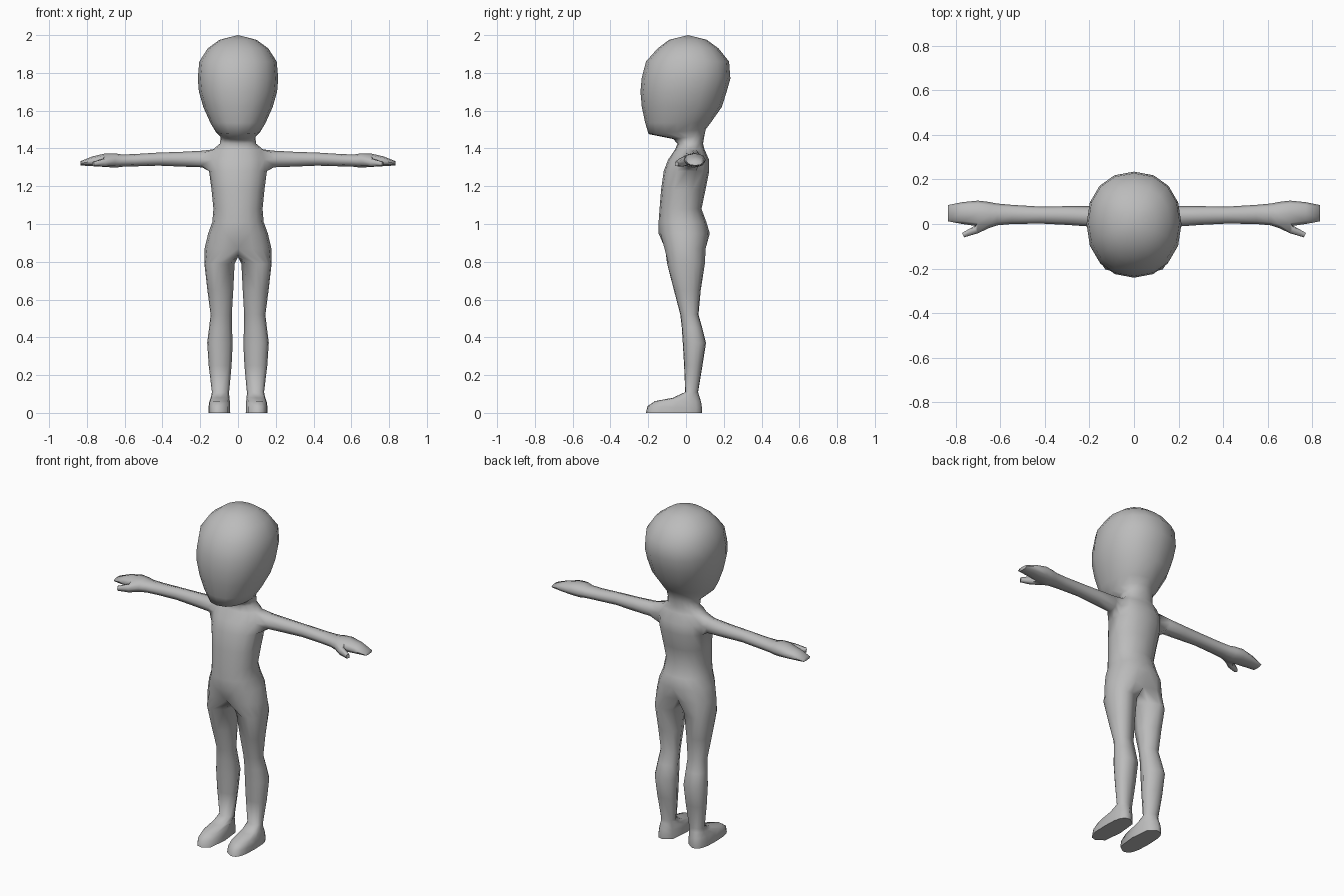
import bpy, bmesh, math
from mathutils import Vector

if "Cube" in bpy.data.objects:
    bpy.data.objects.remove(bpy.data.objects["Cube"])

HALF = 8  # segments in half a body ring, front centre to back centre
bm = bmesh.new()


def spow(v, e):
    return math.copysign(abs(v) ** e, v)


def half_ring(z, rx, yf, yb, tilt=0.0):
    """Half of a horizontal ring; tilt raises the back and lowers the front."""
    cy, ry, out = (yf + yb) / 2, (yb - yf) / 2, []
    for k in range(HALF + 1):
        a = -math.pi / 2 + math.pi * k / HALF
        x = 0 if k in (0, HALF) else rx * spow(math.cos(a), 0.92)
        s = spow(math.sin(a), 0.92)
        out.append(bm.verts.new((x, cy + ry * s, z + tilt * s)))
    return out


def bridge(a, b, closed=True):
    n = len(a)
    for i in range(n if closed else n - 1):
        j = (i + 1) % n
        bm.faces.new((a[i], a[j], b[j], b[i]))


def loft(start, rings):
    """Continue a tube from an open loop and cap the end."""
    prev = start
    for ring in rings:
        bridge(prev, ring)
        prev = ring
    bm.faces.new(prev)


# torso, neck and head: z, half width, front y, back y, tilt
TRUNK = [
    (0.87, 0.177, -0.122, 0.112), (0.95, 0.158, -0.145, 0.126),
    (1.01, 0.136, -0.145, 0.108), (1.08, 0.130, -0.140, 0.082),
    (1.18, 0.140, -0.132, 0.103), (1.28, 0.153, -0.118, 0.123),
    (1.34, 0.150, -0.095, 0.122), (1.395, 0.132, -0.058, 0.098),
    (1.425, 0.096, -0.045, 0.090), (1.46, 0.092, -0.068, 0.098, 0.01),
    (1.488, 0.118, -0.198, 0.104, 0.012), (1.535, 0.146, -0.216, 0.130),
    (1.62, 0.184, -0.234, 0.190), (1.70, 0.207, -0.241, 0.215),
    (1.77, 0.213, -0.235, 0.235), (1.86, 0.205, -0.212, 0.228),
    (1.93, 0.160, -0.150, 0.172), (1.975, 0.098, -0.090, 0.110),
]
trunk = [half_ring(*r) for r in TRUNK]
ARM_LOW = 5
for i in range(len(trunk) - 1):
    for k in range(HALF):
        if i in (ARM_LOW, ARM_LOW + 1) and k in (3, 4):
            continue  # shoulder opening
        a, b = trunk[i], trunk[i + 1]
        bm.faces.new((a[k], a[k + 1], b[k + 1], b[k]))
apex = bm.verts.new((0, 0.01, 2.0))
for k in range(HALF):
    bm.faces.new((trunk[-1][k], trunk[-1][k + 1], apex))

# hip cleft and crotch
hip = trunk[0]
hip[0].co.y += 0.012
hip[HALF].co.y -= 0.03
crotch = [bm.verts.new(p) for p in ((0, 0.05, 0.84), (0, -0.005, 0.825), (0, -0.06, 0.835))]

# leg and foot: z, inner x, outer x, front y, back y, tilt, squareness
LEG = [
    (0.79, 0.018, 0.178, -0.100, 0.100, 0, 0.9), (0.65, 0.025, 0.162, -0.064, 0.078, 0, 0.9),
    (0.52, 0.033, 0.145, -0.030, 0.066, 0, 0.9), (0.45, 0.032, 0.153, -0.022, 0.086, 0, 0.9),
    (0.37, 0.028, 0.163, -0.017, 0.106, 0, 0.9), (0.25, 0.034, 0.155, -0.010, 0.087, 0, 0.9),
    (0.11, 0.047, 0.138, -0.004, 0.064, 0, 0.9), (0.085, 0.046, 0.143, -0.070, 0.070, 0.005, 0.85),
    (0.060, 0.043, 0.152, -0.165, 0.080, -0.002, 0.75), (0.030, 0.042, 0.156, -0.203, 0.085, -0.006, 0.7),
    (0.0, 0.041, 0.157, -0.212, 0.084, 0, 0.7),
]
ANGLES = [-90 + 180 * k / HALF for k in range(HALF + 1)] + [135, 180, 225]


def leg_ring(z, x0, x1, yf, yb, tilt, e):
    out = []
    for d in ANGLES:
        c, s = math.cos(math.radians(d)), math.sin(math.radians(d))
        out.append(bm.verts.new(((x0 + x1) / 2 + (x1 - x0) / 2 * spow(c, e),
                                 (yf + yb) / 2 + (yb - yf) / 2 * spow(s, e), z + tilt * s)))
    return out


loft(hip + crotch, [leg_ring(*r) for r in LEG])

# arm and hand: x, front y, back y, low z, high z
ARM = [
    (0.19, -0.012, 0.080, 1.300, 1.388), (0.30, -0.004, 0.080, 1.304, 1.382),
    (0.42, 0.002, 0.078, 1.309, 1.378), (0.55, 0.000, 0.086, 1.305, 1.370),
    (0.615, -0.006, 0.092, 1.303, 1.368), (0.65, -0.018, 0.099, 1.298, 1.374),
    (0.70, -0.010, 0.105, 1.302, 1.374), (0.77, 0.000, 0.098, 1.306, 1.358),
    (0.835, 0.012, 0.085, 1.310, 1.332),
]
lo, mid, hi = trunk[ARM_LOW:ARM_LOW + 3]
shoulder = [lo[3], lo[4], lo[5], mid[5], hi[5], hi[4], hi[3], mid[3]]


def arm_ring(x, y0, y1, z0, z1):
    out = []
    for i in range(8):
        a = math.radians(-135 + 45 * i)
        out.append(bm.verts.new((x, (y0 + y1) / 2 + (y1 - y0) / 2 * spow(math.cos(a), 0.9),
                                 (z0 + z1) / 2 + (z1 - z0) / 2 * spow(math.sin(a), 0.9))))
    return out


arm = [arm_ring(*r) for r in ARM]
loft(shoulder, arm)

# thumb grows from the front faces of the palm
a, b = arm[5], arm[6]
for pair in ((6, 7), (7, 0)):
    i, j = pair
    face = bm.faces.get((a[i], a[j], b[j], b[i]))
    bm.faces.remove(face)
base = [a[6], a[7], a[0], b[0], b[7], b[6]]
side = Vector((-0.45, -0.89, 0))


def thumb_ring(x, y, z, w, h):
    c = Vector((x, y, z))
    return [bm.verts.new(c + side * (w * s) + Vector((0, 0, h * t)))
            for s, t in ((0.7, 1), (1, 0), (0.7, -1), (-0.7, -1), (-1, 0), (-0.7, 1))]


loft(base, [thumb_ring(0.71, -0.026, 1.325, 0.018, 0.020),
            thumb_ring(0.767, -0.050, 1.318, 0.011, 0.011)])

bmesh.ops.recalc_face_normals(bm, faces=bm.faces)
mesh = bpy.data.meshes.new("body")
bm.to_mesh(mesh)
bm.free()

skin = bpy.data.materials.new("plain grey")
skin.diffuse_color = (0.5, 0.5, 0.5, 1)
skin.use_nodes = True
skin.node_tree.nodes["Principled BSDF"].inputs["Base Color"].default_value = skin.diffuse_color
mesh.materials.append(skin)
body = bpy.data.objects.new("body", mesh)
bpy.context.collection.objects.link(body)
bpy.context.view_layer.objects.active = body
body.select_set(True)
bpy.ops.object.shade_smooth_by_angle(angle=math.radians(75))
mirror = body.modifiers.new("mirror", 'MIRROR')
mirror.use_clip = True
mirror.merge_threshold = 0.0005
